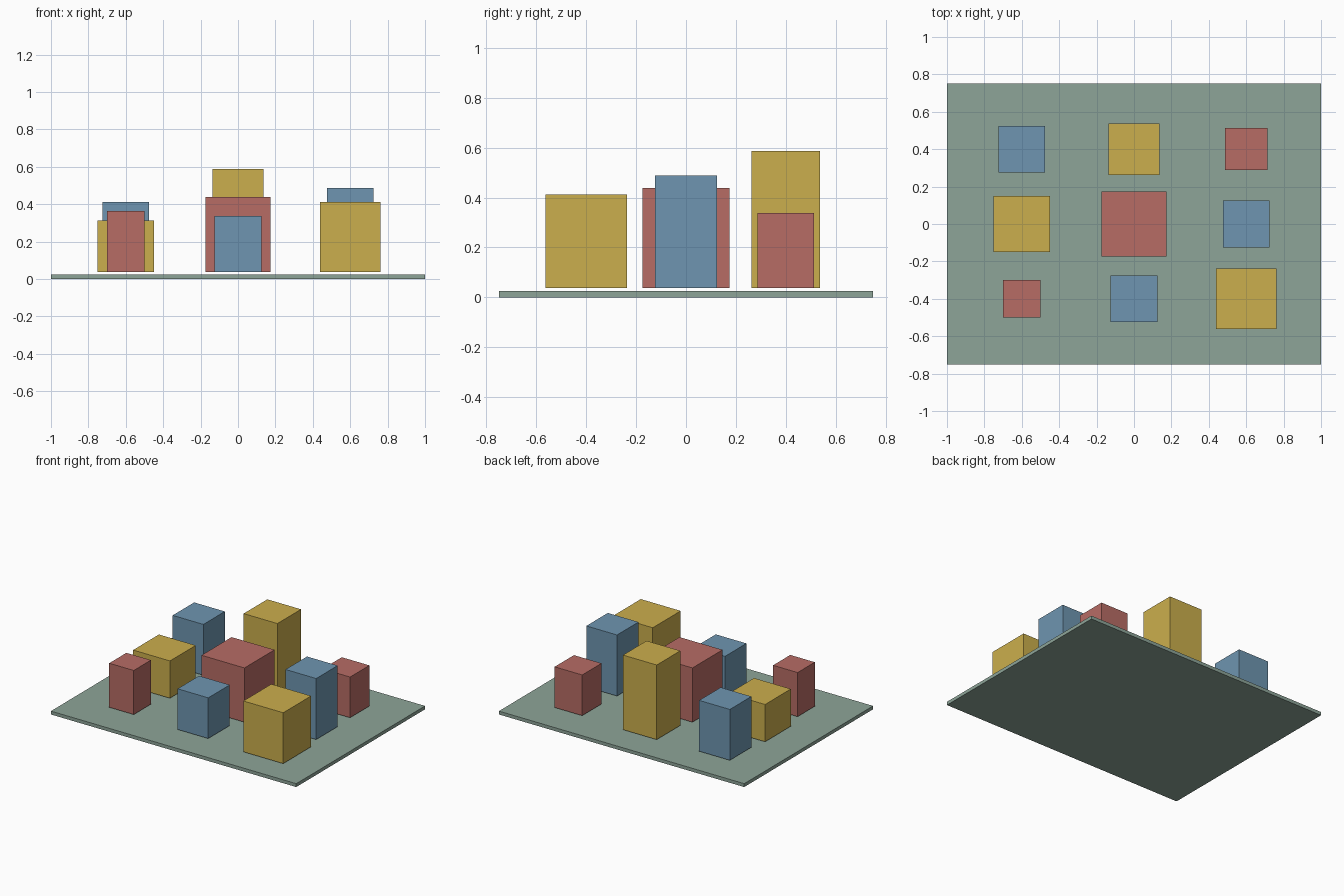
import bpy

if "Cube" in bpy.data.objects:
    bpy.data.objects.remove(bpy.data.objects["Cube"])


def material(name, rgb):
    """Flat colour given as 0-255 sRGB."""
    m = bpy.data.materials.new(name)
    m.diffuse_color = [(c / 255) ** 2.2 for c in rgb] + [1]
    m.use_nodes = True
    m.node_tree.nodes["Principled BSDF"].inputs["Base Color"].default_value = m.diffuse_color
    return m


def box(name, x, y, z0, z1, width, depth, mat):
    bpy.ops.mesh.primitive_cube_add(size=1, location=(x, y, (z0 + z1) / 2))
    ob = bpy.context.object
    ob.name = name
    ob.scale = (width, depth, z1 - z0)
    bpy.ops.object.transform_apply(location=False, rotation=False, scale=True)
    ob.data.materials.append(mat)
    return ob


green = material("green", (140, 163, 151))
yellow = material("yellow", (202, 173, 78))
blue = material("blue", (110, 148, 175))
red = material("red", (182, 108, 101))

# Thin base board
box("base_board", 0, 0, 0, 0.025, 2.0, 1.5, green)

# 3 x 3 grid of square blocks, hovering just above the board
PITCH_X, PITCH_Y, BOTTOM = 0.6, 0.4, 0.0375
# (column, row): side, height, colour
blocks = {
    (-1, -1): (0.2, 0.325, red),
    (0, -1): (0.25, 0.3, blue),
    (1, -1): (0.325, 0.375, yellow),
    (-1, 0): (0.3, 0.275, yellow),
    (0, 0): (0.35, 0.4, red),
    (1, 0): (0.25, 0.45, blue),
    (-1, 1): (0.25, 0.375, blue),
    (0, 1): (0.275, 0.55, yellow),
    (1, 1): (0.225, 0.3, red),
}
COLUMNS = {-1: "left", 0: "middle", 1: "right"}
ROWS = {-1: "front", 0: "centre", 1: "back"}
for (col, row), (side, height, mat) in blocks.items():
    box(f"block_{ROWS[row]}_{COLUMNS[col]}", col * PITCH_X, row * PITCH_Y,
        BOTTOM, BOTTOM + height, side, side, mat)
